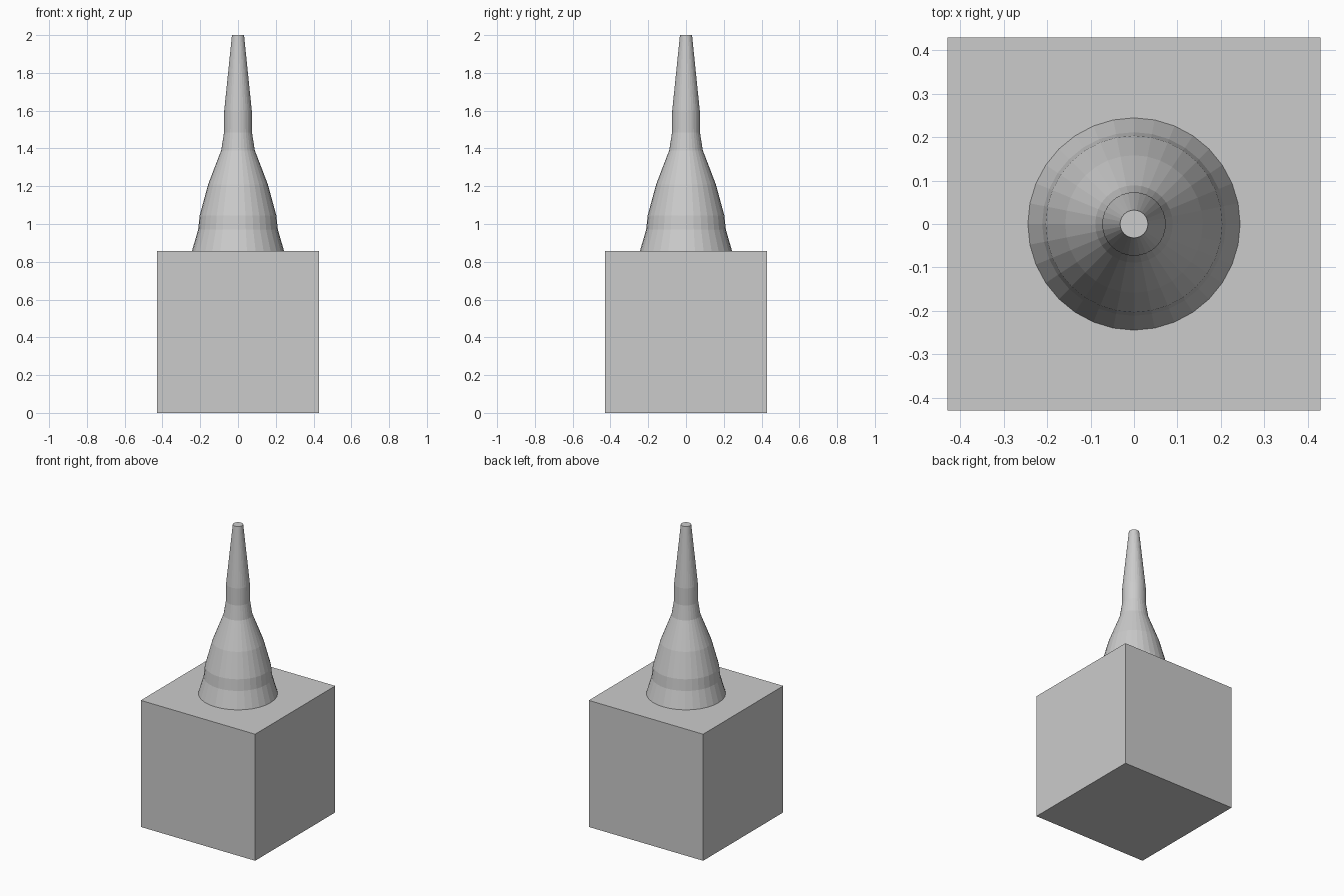
import bpy, bmesh, math

if "Cube" in bpy.data.objects:
    bpy.data.objects.remove(bpy.data.objects["Cube"])

# Plain cube base
H = 0.857
bpy.ops.mesh.primitive_cube_add(size=H, location=(0, 0, H / 2))
bpy.context.object.name = "base_block"


def lathe(name, profile, sides=32):
    """Flat-shaded solid of revolution from (radius, z) rings, capped at both ends."""
    bm = bmesh.new()
    rings = [[bm.verts.new((r * math.sin(2 * math.pi * i / sides),
                            r * math.cos(2 * math.pi * i / sides), z))
              for i in range(sides)] for r, z in profile]
    for a, b in zip(rings, rings[1:]):
        for i in range(sides):
            j = (i + 1) % sides
            bm.faces.new((a[i], a[j], b[j], b[i]))
    bm.faces.new(rings[0])
    bm.faces.new(rings[-1])
    bmesh.ops.recalc_face_normals(bm, faces=bm.faces)
    mesh = bpy.data.meshes.new(name)
    bm.to_mesh(mesh)
    bm.free()
    obj = bpy.data.objects.new(name, mesh)
    bpy.context.collection.objects.link(obj)
    return obj


# Flared spire: skirt, bell, narrow neck and tapering tip
lathe("spire", [(0.244, H), (0.211, 0.97), (0.203, 1.045), (0.158, 1.21),
                (0.089, 1.39), (0.074, 1.485), (0.073, 1.6), (0.032, 2.0)])
